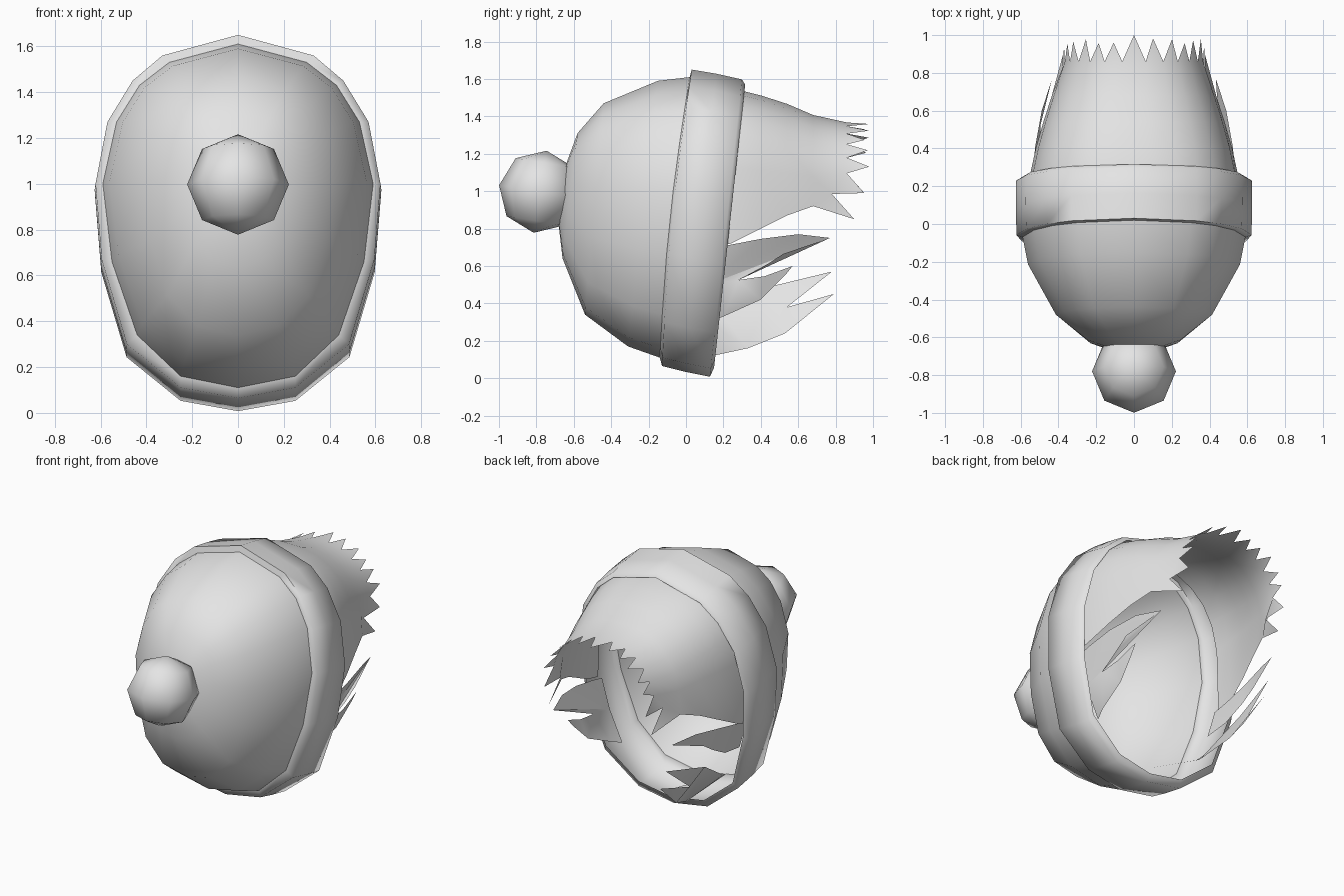
import bpy, bmesh, math, random

if "Cube" in bpy.data.objects:
    bpy.data.objects.remove(bpy.data.objects["Cube"])

random.seed(4)
grey = bpy.data.materials.new("light_grey")
grey.diffuse_color = (0.78, 0.78, 0.78, 1)
grey.use_nodes = True
grey.node_tree.nodes["Principled BSDF"].inputs["Base Color"].default_value = grey.diffuse_color

# Half outlines (x, z) of the opening: cap edge and thicker cuff
CAP = [(0, 1.61), (.30, 1.53), (.43, 1.43), (.53, 1.27), (.59, 1.0),
       (.55, .66), (.44, .34), (.25, .16), (0, .11)]
CUFF = [(0, 1.65), (.33, 1.56), (.46, 1.45), (.57, 1.27), (.622, 1.0),
        (.595, .67), (.485, .30), (.25, .11), (0, .065)]


def full(half):
    return half + [(-x, z) for x, z in half[-2:0:-1]]


def edge_y(z):
    # Bowed, tilted line where the cap meets the cuff
    t = (z - .11) / 1.5
    return -.14 + .16 * t - .025 * math.sin(math.pi * t)


def finish(name, bm, angle=50):
    bmesh.ops.recalc_face_normals(bm, faces=bm.faces)
    me = bpy.data.meshes.new(name)
    bm.to_mesh(me)
    bm.free()
    me.materials.append(grey)
    ob = bpy.data.objects.new(name, me)
    bpy.context.collection.objects.link(ob)
    bpy.ops.object.select_all(action='DESELECT')
    ob.select_set(True)
    bpy.context.view_layer.objects.active = ob
    bpy.ops.object.shade_smooth_by_angle(angle=math.radians(angle))
    return ob


def bridge(bm, rings, closed=True):
    for a, b in zip(rings, rings[1:]):
        n = len(a)
        for i in range(n if closed else n - 1):
            j = (i + 1) % n
            bm.faces.new((a[i], a[j], b[j], b[i]))


# Cap dome: tilted rings (y top, y bottom, z top, z bottom, width scale) to a pole
bm = bmesh.new()
rings = [[bm.verts.new((x, edge_y(z), z)) for x, z in full(CAP)]]
for yt, yb, zt, zb, s in [(-.15, -.31, 1.59, .17, .95), (-.44, -.54, 1.47, .34, .70),
                          (-.58, -.66, 1.31, .64, .42)]:
    ring = []
    for x, z in full(CAP):
        t = (z - .11) / 1.5
        ring.append(bm.verts.new((x * s, yb + (yt - yb) * t, zb + (zt - zb) * t)))
    rings.append(ring)
bridge(bm, rings)
pole = bm.verts.new((0, -.70, .985))
for i in range(16):
    bm.faces.new((rings[-1][i], rings[-1][(i + 1) % 16], pole))
finish("cap_dome", bm)

# Folded cuff, starting on the cap edge: (scale, y at the bottom, z drop, slope, bow)
bm = bmesh.new()
rings = [[bm.verts.new((x, edge_y(z), z)) for x, z in full(CAP)]]
for s, y0, drop, slope, bow in [(1, -.128, 0, .10, -.025), (1.006, 0, .027, .103, -.015),
                                (1.003, .128, .055, .108, 0), (.955, .15, .045, .105, 0)]:
    rings.append([bm.verts.new((x * s, y0 + slope * (z - .065)
                                + bow * math.sin(math.pi * (z - .065) / 1.585),
                                .857 + (z - .857) * s - drop)) for x, z in full(CUFF)])
bridge(bm, rings)
finish("cuff", bm, 80)

# Pompom
bm = bmesh.new()
bmesh.ops.create_uvsphere(bm, u_segments=8, v_segments=4, radius=.222)
ob = finish("pompom", bm)
ob.location = (0, -.78, .997)
ob.rotation_euler = (math.radians(-9), 0, 0)

# Swept-back hair: open arches (y, half width, z top, z bottom, roundness), jagged end
bm = bmesh.new()
N = 13
rings = []
for y, w, zt, zb, p in [(.12, .56, 1.56, .69, .5), (.24, .555, 1.555, .72, .5),
                        (.40, .52, 1.515, .80, .58), (.54, .48, 1.47, .87, .68),
                        (.68, .435, 1.41, .92, .8), (.86, .375, 1.37, 1.0, .95)]:
    ring = []
    for i in range(N + 1):
        a = math.pi / 2 * (2 * i / N - 1)
        x = w * math.copysign(abs(math.sin(a)) ** .85, a)
        c = max(math.cos(a), 0) ** p if 0 < i < N else 0
        ring.append(bm.verts.new((x, y, zb + (zt - zb) * c)))
    rings.append(ring)
end = rings[-1]
for k in (0, N):
    end[k].co.y, end[k].co.z = .78, .985
bridge(bm, rings, closed=False)
for i in range(N):
    a, b = end[i].co, end[i + 1].co
    tip = a.lerp(b, random.uniform(.35, .65))
    tip.y = random.uniform(.95, .985)
    if i in (0, N - 1):
        tip.z = .99
    elif i == N // 2:
        tip.x, tip.y = 0, 1.0
    bm.faces.new((end[i], end[i + 1], bm.verts.new(tip)))
# Drooping corner locks
for k, sx in ((0, -1), (N, 1)):
    tip = bm.verts.new((sx * .375, .90, .85))
    bm.faces.new((rings[-2][k], end[k], tip))
finish("swept_hair", bm)


# Side locks: flat jagged outlines (y, z) wrapped onto the head's curve
def head_x(y, z):
    for (x1, z1), (x2, z2) in zip(CAP, CAP[1:]):
        if z2 <= z <= z1:
            x = x2 + (x1 - x2) * (z - z2) / (z1 - z2)
            return .96 * x * (1 - .6 * max(y - .2, 0) ** 2)
    return 0


def lock(name, side, pieces):
    bm = bmesh.new()
    for outline in pieces:
        bm.faces.new([bm.verts.new((side * head_x(y, z), y, z)) for y, z in outline])
    bmesh.ops.triangulate(bm, faces=bm.faces[:])
    bmesh.ops.remove_doubles(bm, verts=bm.verts[:], dist=.0001)
    finish(name, bm)


UPPER = [(.12, .69), (.22, .71), (.40, .745), (.60, .77), (.77, .75), (.52, .665),
         (.42, .60), (.28, .525), (.12, .50)]
MIDDLE = [(.12, .50), (.28, .525), (.42, .545), (.57, .60), (.53, .55), (.40, .42),
          (.20, .33), (.12, .30)]
LOWER = [(.12, .30), (.20, .33), (.45, .49), (.78, .57), (.54, .38), (.79, .45),
         (.53, .24), (.33, .16), (.12, .115)]
lock("right_side_lock", 1, [UPPER, MIDDLE])
lock("left_side_lock", -1, [UPPER, LOWER])
